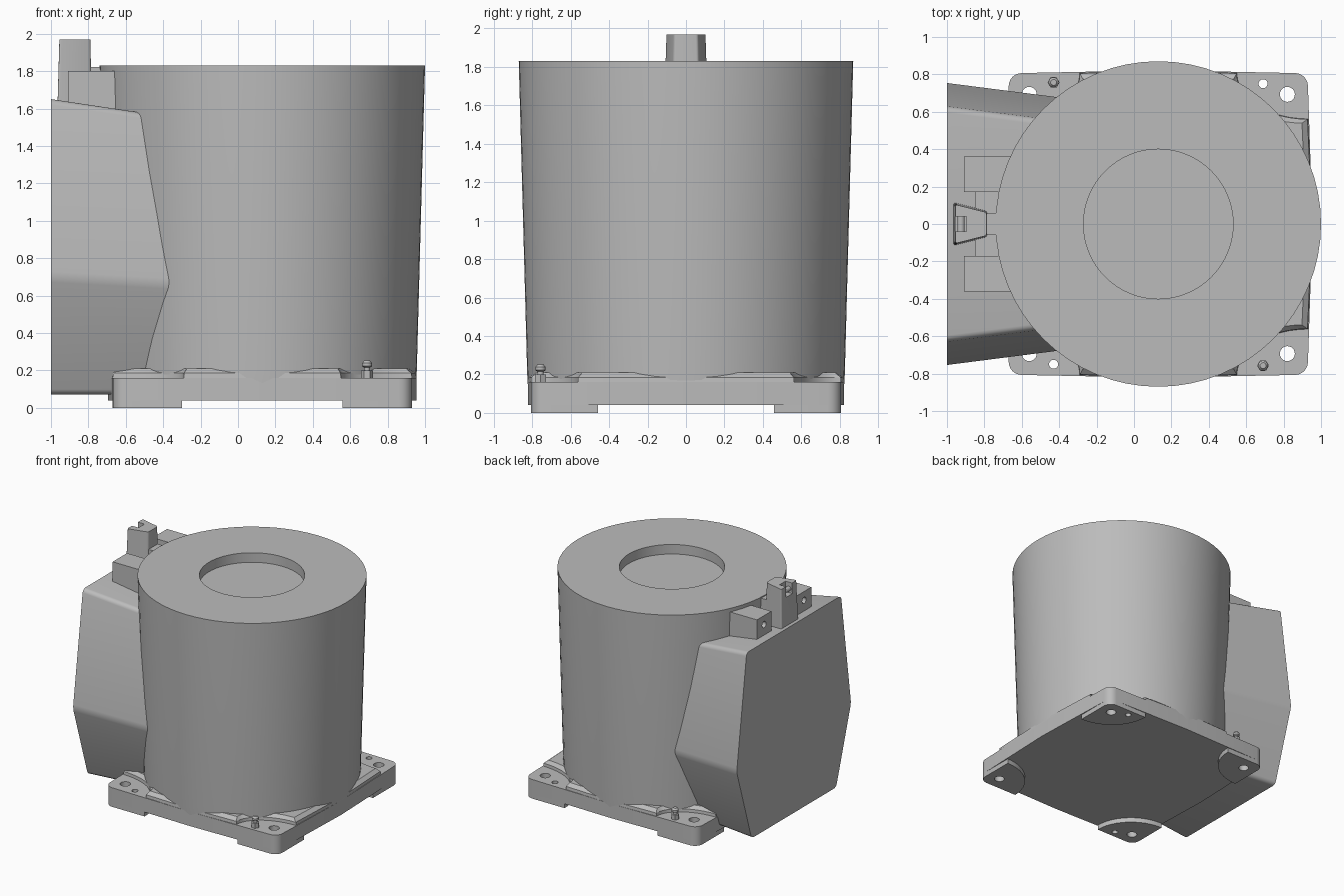
import bpy, bmesh, math

if "Cube" in bpy.data.objects:
    bpy.data.objects.remove(bpy.data.objects["Cube"], do_unlink=True)

grey = bpy.data.materials.new("cast_grey")
grey.use_nodes = True
COLOUR = (0.5, 0.5, 0.5, 1)
grey.diffuse_color = COLOUR
grey.node_tree.nodes["Principled BSDF"].inputs["Base Color"].default_value = COLOUR

CX = 0.13  # axis of the drum and base


def finish(bm, name):
    bmesh.ops.recalc_face_normals(bm, faces=bm.faces)
    mesh = bpy.data.meshes.new(name)
    bm.to_mesh(mesh)
    bm.free()
    ob = bpy.data.objects.new(name, mesh)
    bpy.context.collection.objects.link(ob)
    mesh.materials.append(grey)
    return ob


def smooth(ob):
    bpy.ops.object.select_all(action='DESELECT')
    ob.select_set(True)
    bpy.context.view_layer.objects.active = ob
    bpy.ops.object.shade_smooth_by_angle(angle=math.radians(30))


def loft(name, rings, bevel_long=0.0):
    """Skin a list of equal-length point rings and cap both ends."""
    bm = bmesh.new()
    vs = [[bm.verts.new(p) for p in r] for r in rings]
    n = len(rings[0])
    for a, b in zip(vs, vs[1:]):
        for i in range(n):
            j = (i + 1) % n
            bm.faces.new((a[i], a[j], b[j], b[i]))
    bm.faces.new(vs[0])
    bm.faces.new(vs[-1])
    if bevel_long:
        ends = [set(vs[0]), set(vs[-1])]
        long_edges = [e for e in bm.edges if not any(set(e.verts) <= s for s in ends)]
        bmesh.ops.bevel(bm, geom=long_edges, offset=bevel_long, segments=4,
                        profile=0.5, affect='EDGES')
    ob = finish(bm, name)
    smooth(ob)
    return ob


def circle(r, z, x=0, y=0, n=64):
    return [(x + r * math.cos(2 * math.pi * i / n), y + r * math.sin(2 * math.pi * i / n), z)
            for i in range(n)]


def lathe(name, profile, x, y, n=64):
    return loft(name, [circle(r, z, x, y, n) for r, z in profile])


def block(name, x0, x1, y0, y1, z0, z1):
    return loft(name, [[(x0, y0, z), (x1, y0, z), (x1, y1, z), (x0, y1, z)] for z in (z0, z1)])


def cut(target, cutter):
    cutter.hide_render = True
    mod = target.modifiers.new("cut", 'BOOLEAN')
    mod.operation = 'DIFFERENCE'
    mod.solver = 'EXACT'
    mod.object = cutter
    bpy.ops.object.select_all(action='DESELECT')
    target.select_set(True)
    bpy.context.view_layer.objects.active = target
    bpy.ops.object.modifier_apply(modifier=mod.name)
    bpy.data.objects.remove(cutter, do_unlink=True)


# Tapered drum with a shallow round pocket in its top
lathe("drum", [(0.817, 0.045), (0.826, 0.2), (0.87, 1.83), (0.4, 1.83), (0.4, 1.75)], CX, 0)

# Base plate outlines, given for one quadrant and mirrored
HX, HY, RC = 0.80, 0.807, 0.07
corner = [(HX - RC + RC * math.cos(t), HY - RC + RC * math.sin(t))
          for t in [math.pi / 2 * i / 6 for i in range(7)]]


def scoop(a, b, n=12):
    return [(HX - a * math.sin(math.pi / 2 * i / n), HY - b * math.cos(math.pi / 2 * i / n))
            for i in range(n + 1)]


def mirror_quadrant(q):
    mx = [(-x, y) for x, y in reversed(q)]
    both = [(-x, -y) for x, y in q]
    my = [(x, -y) for x, y in reversed(q)]
    return q + mx[1:] + both[1:] + my[1:-1]


def level(outline, z, s=1.0):
    return [(CX + x * s, y * s, z) for x, y in outline]


rim = mirror_quadrant([(0.825, 0)] + corner + [(0, 0.822)])
raised = mirror_quadrant([(0.825, 0)] + scoop(0.38, 0.245) + [(0, 0.822)])
base = loft("base_plate", [level(rim, 0.04), level(rim, 0.16)])
loft("base_raised_top", [level(raised, 0.16), level(raised, 0.185, 0.997), level(raised, 0.21, 0.96)])

# Corner feet with bolt holes, dowel holes and grease fittings
foot_outline = corner + list(reversed(scoop(0.37, 0.35)))
for sx, side in ((1, "left"), (-1, "right")):
    for sy, end in ((1, "back"), (-1, "front")):
        name = f"{end}_{side}"
        pts = [(sx * x, sy * y) for x, y in foot_outline]
        foot = loft(f"foot_{name}", [level(pts, 0.0), level(pts, 0.041)])
        bolt_x, dowel_x = CX + sx * 0.69, CX + sx * 0.56
        fitting = sx * sy < 0
        holes = [(0.04, bolt_x, 0.693)]
        if not fitting:
            holes.append((0.024, dowel_x, 0.75))
        for r, x, y in holes:
            for part in (base, foot):
                cut(part, lathe("hole_cutter", [(r, -0.1), (r, 0.3)], x, sy * y, 24))
        smooth(foot)
        if fitting:
            lathe(f"fitting_nut_{name}", [(0.032, 0.155), (0.032, 0.2)], dowel_x, sy * 0.757, 6)
            lathe(f"fitting_nipple_{name}",
                  [(0.016, 0.19), (0.016, 0.215), (0.027, 0.222), (0.027, 0.238), (0.016, 0.252)],
                  dowel_x, sy * 0.757, 16)
smooth(base)


# Six-sided side housing, narrowing toward the drum
def housing_section(x, d, top):
    half = [(0.56 - d, 0.07), (0.757 - d, 0.7 - 0.45 * d), (0.625 - d, top)]
    return [(x, y, z) for y, z in half] + [(x, -y, z) for y, z in reversed(half)]


loft("side_housing", [housing_section(-1.0, 0, 1.65), housing_section(-0.1, 0.115, 1.515)], 0.03)

# Hinge blocks beside the central post
for s, side in ((1, "back"), (-1, "front")):
    y0, y1 = sorted((s * 0.17, s * 0.36))
    ear = block(f"hinge_block_{side}", -0.91, -0.6, y0, y1, 1.5, 1.80)
    bolt = lathe("hole_cutter", [(0.026, -0.05), (0.026, 0.05)], 0, 0, 20)
    bolt.rotation_euler = (0, math.pi / 2, 0)
    bolt.location = (-0.91, s * 0.265, 1.725)
    cut(ear, bolt)
    smooth(ear)
    y0, y1 = sorted((s * 0.05, s * 0.171))
    block(f"hinge_web_{side}", -0.85, -0.6, y0, y1, 1.5, 1.72)


# Central post, rib to the drum, and notch with cross pin
def post_section(z, xo, xi, ho, hi):
    return [(xo, -ho, z), (xi, -hi, z), (xi, hi, z), (xo, ho, z)]


post = loft("latch_post", [post_section(1.55, -0.967, -0.785, 0.118, 0.072),
                           post_section(1.968, -0.955, -0.788, 0.104, 0.062)], 0.012)
cut(post, block("notch_cutter", -1.0, -0.895, -0.04, 0.04, 1.88, 2.1))
smooth(post)
pin = lathe("latch_pin", [(0.02, -0.045), (0.02, 0.045)], 0, 0, 16)
pin.rotation_euler = (math.pi / 2, 0, 0)
pin.location = (-0.925, 0, 1.915)
block("latch_rib", -0.80, -0.6, -0.06, 0.06, 1.5, 1.822)
